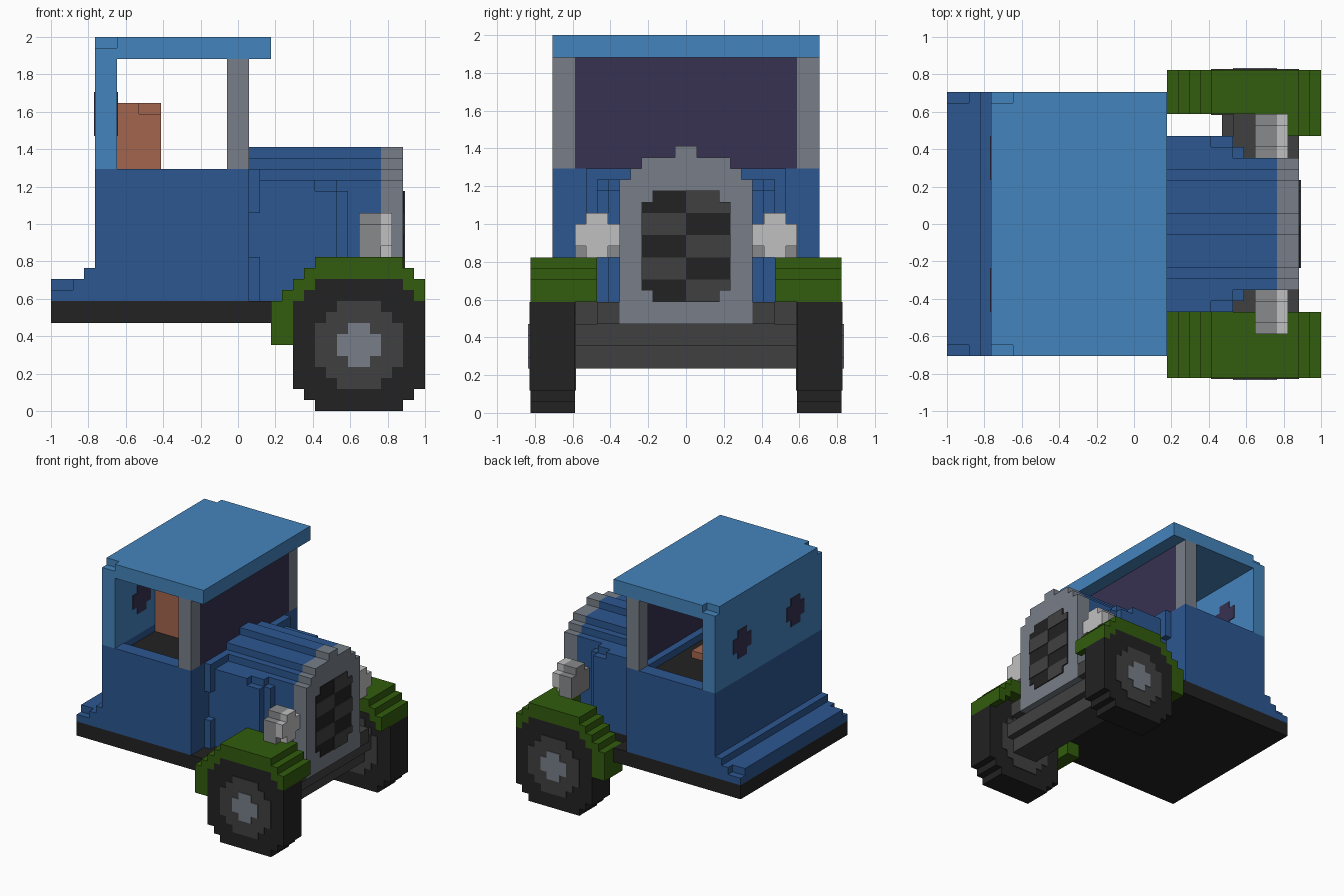
import bpy, bmesh

cube = bpy.data.objects.get("Cube")
if cube:
    bpy.data.objects.remove(cube, do_unlink=True)

U = 1 / 17          # one block
T = 0.1             # thickness of painted plates, in blocks


def material(name, rgb):
    lin = [((c / 255 + 0.055) / 1.055) ** 2.4 for c in rgb] + [1]
    m = bpy.data.materials.new(name)
    m.diffuse_color = lin
    m.use_nodes = True
    m.node_tree.nodes["Principled BSDF"].inputs["Base Color"].default_value = lin
    return m


LIGHT_BLUE = material("light blue", (68, 132, 188))
BLUE = material("dark blue", (44, 87, 145))
GRAY = material("steel gray", (120, 127, 137))
LAMP = material("lamp gray", (137, 138, 140))
WHITE = material("lamp white", (192, 192, 192))
BLACK = material("black", (34, 34, 34))
DARK = material("dark gray", (64, 64, 64))
GREEN = material("green", (50, 92, 13))
TAN = material("seat brown", (164, 101, 79))
PURPLE = material("glass purple", (55, 50, 82))


def blocks(name, mat, boxes, mirror=False):
    """Boxes (x0, x1, y0, y1, z0, z1) in block units, x counted from the rear."""
    bm = bmesh.new()
    boxes = list(boxes)
    if mirror:
        boxes += [(a, b, -d, -c, e, f) for a, b, c, d, e, f in boxes]
    for x0, x1, y0, y1, z0, z1 in boxes:
        vs = bmesh.ops.create_cube(bm, size=1)["verts"]
        for v in vs:
            v.co.x = -1 + U * (x1 if v.co.x > 0 else x0)
            v.co.y = U * (y1 if v.co.y > 0 else y0)
            v.co.z = U * (z1 if v.co.z > 0 else z0)
    me = bpy.data.meshes.new(name)
    bm.to_mesh(me)
    bm.free()
    me.materials.append(mat)
    ob = bpy.data.objects.new(name, me)
    bpy.context.collection.objects.link(ob)
    return ob


def disc(rows, cx, cz, y0, y1):
    """Stepped round: rows of (half width, bottom, top), relative to the centre."""
    return [(cx - w, cx + w, y0, y1, cz + a, cz + b) for w, a, b in rows]


# Cab: floor pan, tub walls, rear skirt
blocks("floor_pan", BLACK, [(0, 20, -12, 12, 8, 10)])
blocks("cab_floor", BLACK, [(6, 16, -10, 10, 10, 21)])
blocks("cab_body", BLUE, [(4, 6, -12, 12, 10, 22), (16, 18, -12, 12, 10, 22),
                          (6, 16, -12, -10, 10, 22), (6, 16, 10, 12, 10, 22)])
blocks("rear_skirt", BLUE, [(0, 3, -12, 12, 10, 11), (0, 2, -11, 11, 11, 12),
                            (2, 3, -12, 12, 11, 12), (3, 4, -12, 12, 10, 13)])

# Upper cab
blocks("rear_wall", LIGHT_BLUE, [(4, 6, -12, 12, 22, 32)])
blocks("roof", LIGHT_BLUE, [(4, 20, -12, 12, 32, 33), (6, 20, -12, 12, 33, 34),
                            (4, 6, -11, 11, 33, 34)])
blocks("front_pillars", GRAY, [(16, 18, 10, 12, 22, 32)], mirror=True)
blocks("windshield", PURPLE, [(17, 18, -10, 10, 22, 32)])
blocks("rear_portholes", PURPLE,
       [(x, x + T, 6 - w, 6 + w, a, b) for x in (4 - T, 6)
        for w, a, b in ((1, 25, 26), (2, 26, 28), (1, 28, 29))], mirror=True)

# Seat
blocks("seat", TAN, [(6, 10, -3, 3, 21, 27), (6, 8, -3, 3, 27, 28),
                     (8, 10, -2, 2, 27, 28), (10, 14, -3, 3, 21, 22)])

# Engine hood with stepped top and side panels
blocks("hood", BLUE, [(18, 30, -6, 6, 10, 21), (18, 30, -5, 5, 21, 22),
                      (18, 30, -4, 4, 22, 23), (18, 30, -1, 1, 23, 24)])
blocks("hood_side_panels", BLUE, [(18, 26, 6, 7, 10, 21), (18, 24, 7, 8, 10, 21),
                                  (26, 27, 6, 7, 10, 20), (24, 26, 7, 8, 10, 20),
                                  (18, 19, 8, 9, 18, 22), (18, 19, 8, 9, 10, 14),
                                  (18, 19, 5, 8, 21, 22)], mirror=True)

# Radiator surround and slatted grille
blocks("radiator_surround", GRAY, [(30, 32, -6, 6, 8, 21), (30, 32, -5, 5, 21, 22),
                                   (30, 32, -4, 4, 22, 23), (30, 32, -1, 1, 23, 24)])
G = 32 + T
blocks("grille", BLACK, [(32, G, -3, 3, 10, 11), (32, G, -4, 4, 11, 19),
                         (32, G, -3, 3, 19, 20)])
slats = [(G, G + T, -4, 0, z, z + 2) for z in (12, 16)]
slats += [(G, G + T, 0, 4, 14, 16)]
slats += [(G, G + T, 0, 3, 10, 11), (G, G + T, 0, 4, 11, 12),
          (G, G + T, 0, 4, 18, 19), (G, G + T, 0, 3, 19, 20)]
blocks("grille_slats", DARK, slats)

# Chassis and front axle
blocks("engine_underside", BLACK, [(20, 26, -8, 8, 8, 10)])
blocks("chassis", DARK, [(26, 30, -8, 8, 8, 10), (30, 32, 6, 8, 8, 10),
                         (30, 32, -8, -6, 8, 10), (26, 28, -10, 10, 8, 10)])
blocks("front_axle", DARK, [(25, 31, -10, 10, 6, 8), (26, 30, -10, 10, 4, 6)])

# Headlights
blocks("headlight_housings", LAMP, [(28, 30, 6, 10, 14, 17), (28, 30, 7, 9, 17, 18)],
       mirror=True)
blocks("headlight_lenses", WHITE, [(30, 31, 6, 10, 15, 17), (30, 31, 7, 9, 17, 18),
                                   (30, 31, 7, 9, 14, 15)], mirror=True)

# Wheels: tyre, rim and hub, painted on both faces
TYRE = [(4, -6, -5), (5, -5, -4), (6, -4, 4), (5, 4, 5), (4, 5, 6)]
RIM = [(2, -4, -3), (3, -3, -2), (4, -2, 2), (3, 2, 3), (2, 3, 4)]
HUB = [(1, -2, -1), (2, -1, 1), (1, 1, 2)]
blocks("tyres", BLACK, disc(TYRE, 28, 6, 10, 14), mirror=True)
blocks("rims", DARK, disc(RIM, 28, 6, 14, 14 + T)
       + disc(RIM, 28, 6, 10 - T, 10), mirror=True)
blocks("hubs", GRAY, disc(HUB, 28, 6, 14 + T, 14 + 2 * T), mirror=True)

# Fenders: stepped arch as columns (x0, x1, bottom, top)
ARCH = [(20, 21, 6, 10), (21, 22, 6, 11), (22, 23, 10, 12), (23, 24, 11, 13),
        (24, 32, 12, 14), (32, 33, 11, 13), (33, 34, 10, 12)]
blocks("right_fender", GREEN, [(a, b, -14, -8, c, d) for a, b, c, d in ARCH])
left = [(a, b, 10, 14, c, d) for a, b, c, d in ARCH]
left += [(max(a, 28), b, 8, 10, c, d) for a, b, c, d in ARCH if b > 28]
blocks("left_fender", GREEN, left)
